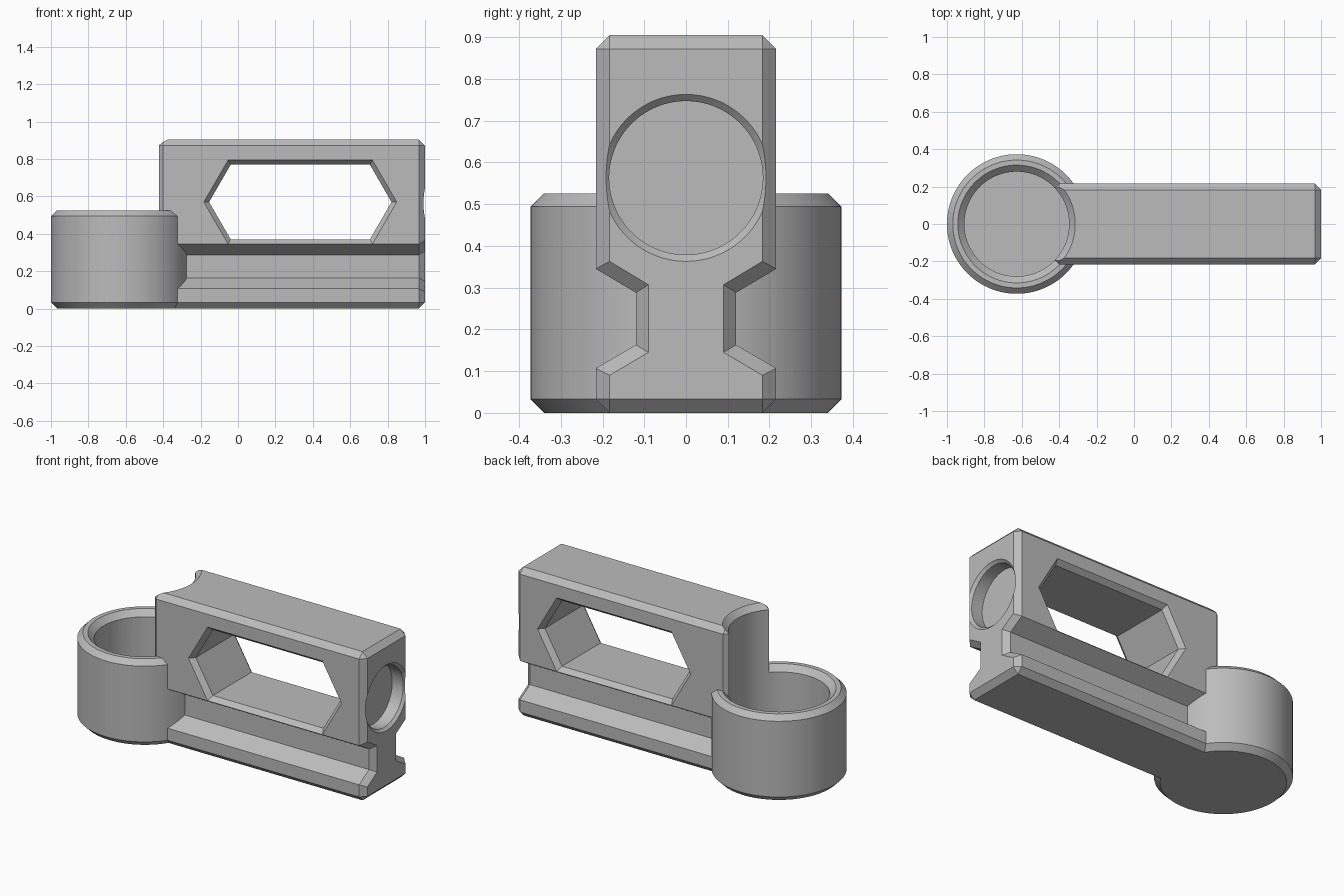
import bpy, bmesh, math

if "Cube" in bpy.data.objects:
    bpy.data.objects.remove(bpy.data.objects["Cube"])

SEG = 96
CX = -0.627      # cup axis
CH = 0.033       # edge chamfer

grey = bpy.data.materials.new("plain_grey")
grey.diffuse_color = (0.5, 0.5, 0.5, 1)
grey.use_nodes = True
grey.node_tree.nodes["Principled BSDF"].inputs["Base Color"].default_value = grey.diffuse_color


def loft(name, sections):
    """Closed solid through matching cross-sections."""
    bm = bmesh.new()
    rings = [[bm.verts.new(p) for p in s] for s in sections]
    n = len(rings[0])
    for a, b in zip(rings, rings[1:]):
        for i in range(n):
            j = (i + 1) % n
            bm.faces.new((a[i], a[j], b[j], b[i]))
    bm.faces.new(rings[0])
    bm.faces.new(rings[-1])
    bmesh.ops.remove_doubles(bm, verts=bm.verts, dist=1e-5)
    bmesh.ops.recalc_face_normals(bm, faces=bm.faces)
    me = bpy.data.meshes.new(name)
    bm.to_mesh(me)
    bm.free()
    me.materials.append(grey)
    ob = bpy.data.objects.new(name, me)
    bpy.context.collection.objects.link(ob)
    return ob


def turned(name, profile, place):
    """Round solid from (radius, height) pairs; place maps to the scene."""
    ang = [2 * math.pi * (i + 0.5) / SEG for i in range(SEG)]
    return loft(name, [[place(r * math.cos(a), r * math.sin(a), h) for a in ang]
                       for r, h in profile])


def combine(target, other, op):
    m = target.modifiers.new(op.lower(), 'BOOLEAN')
    m.operation, m.solver, m.object = op, 'EXACT', other
    bpy.context.view_layer.objects.active = target
    bpy.ops.object.modifier_apply(modifier=m.name)
    bpy.data.objects.remove(other)


# Grooved handle bar with chamfered ends
full = [(0.183, 0), (0.216, CH), (0.216, 0.107), (0.12, 0.163),
        (0.12, 0.288), (0.216, 0.345), (0.216, 0.872), (0.183, 0.905)]
end = [(0.183, CH), (0.183, CH), (0.183, 0.09), (0.09, 0.145),
       (0.09, 0.307), (0.183, 0.363), (0.183, 0.872), (0.183, 0.872)]


def section(half, x):
    return [(x, y, z) for y, z in half] + [(x, -y, z) for y, z in reversed(half)]


body = loft("handle_with_cup", [section(end, -0.433), section(full, -0.4),
                                section(full, 1 - CH), section(end, 1)])

# Round cup with chamfered rim, inside and out
upright = lambda u, v, h: (CX + u, v, h)
cup = turned("cup", [(0.34, 0), (0.373, CH), (0.373, 0.494), (0.342, 0.525),
                     (0.315, 0.525), (0.24, 0.45)], upright)
combine(body, cup, 'UNION')

# Bore through the bar end into the cup
bore = turned("bore", [(0.28, 0.07), (0.28, 0.872), (0.38, 0.972)], upright)
combine(body, bore, 'DIFFERENCE')

# Long hexagonal window, chamfered on both sides
window = []
for y, o in ((-0.25, 0.052), (-0.186, 0), (0.186, 0), (0.25, 0.052)):
    h = 0.2 + o
    w = 0.4875 + o * 2 / math.sqrt(3)
    t = w - h / math.sqrt(3)
    window.append([(0.333 + px, y, 0.57 + pz) for px, pz in
                   ((-w, 0), (-t, h), (t, h), (w, 0), (t, -h), (-t, -h))])
combine(body, loft("window", window), 'DIFFERENCE')

# Round recess in the far end
recess = turned("recess", [(0.184, 0.91), (0.184, 0.984), (0.25, 1.05)],
                lambda u, v, h: (h, u, 0.563 + v))
combine(body, recess, 'DIFFERENCE')

bpy.ops.object.select_all(action='DESELECT')
body.select_set(True)
bpy.context.view_layer.objects.active = body
bpy.ops.object.shade_smooth_by_angle(angle=math.radians(25))
